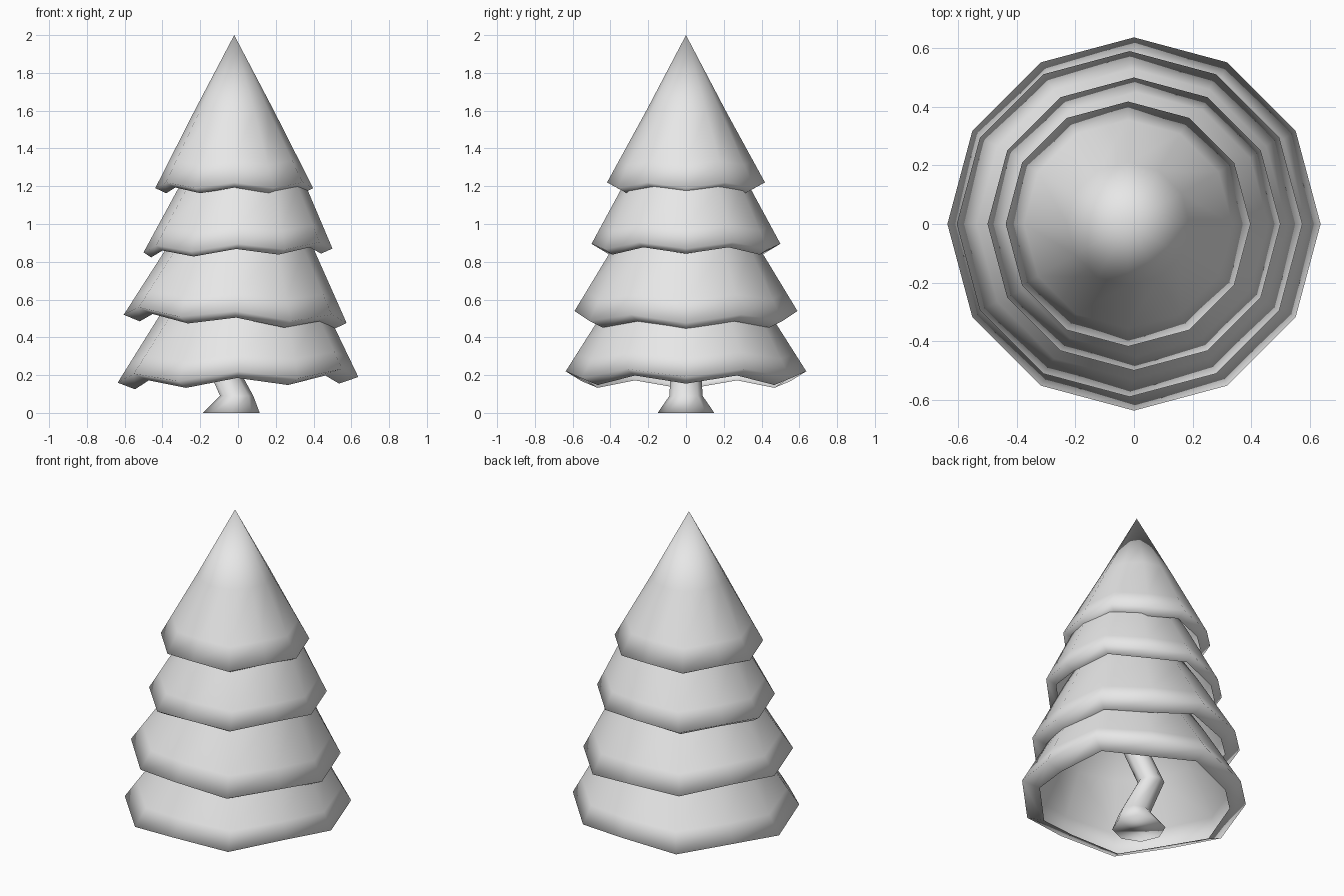
import bpy, bmesh
from math import cos, sin, pi
from mathutils import Vector

cube = bpy.data.objects.get("Cube")
if cube:
    bpy.data.objects.remove(cube)

GREY = (0.8, 0.8, 0.8, 1)
mat = bpy.data.materials.new("light_grey")
mat.use_nodes = True
mat.diffuse_color = GREY
bsdf = next(n for n in mat.node_tree.nodes if n.type == 'BSDF_PRINCIPLED')
bsdf.inputs["Base Color"].default_value = GREY


def skin(name, rings, tip=None):
    """Bridge rings of points; close with a pointed tip or with flat caps."""
    bm = bmesh.new()
    loops = [[bm.verts.new(p) for p in ring] for ring in rings]
    n = len(loops[0])
    for a, b in zip(loops, loops[1:]):
        for i in range(n):
            j = (i + 1) % n
            bm.faces.new((a[i], a[j], b[j], b[i]))
    if tip:
        point, last = bm.verts.new(tip), loops[-1]
        for i in range(n):
            bm.faces.new((last[i], last[(i + 1) % n], point))
    else:
        bm.faces.new(loops[0][::-1])
        bm.faces.new(loops[-1])
    mesh = bpy.data.meshes.new(name)
    bm.to_mesh(mesh)
    bm.free()
    mesh.materials.append(mat)
    mesh.shade_smooth()
    bpy.context.collection.objects.link(bpy.data.objects.new(name, mesh))


def ring(x, r, z, sides=12, zigzag=0, tilt=0):
    pts = []
    for i in range(sides):
        a = 2 * pi * i / sides
        pts.append(Vector((x + r * cos(a), r * sin(a),
                           z + zigzag * (i % 2) + tilt * cos(a))))
    return pts


def tier(name, edge, lip, neck, apex, zigzag, tilt):
    """Open skirt of branches: turned-under lip, then a pointed cone."""
    low = ring(*lip, zigzag=zigzag, tilt=tilt)
    rim = ring(*edge, zigzag=zigzag, tilt=tilt)
    top = ring(*neck)
    shoulder = [p.lerp(q, 0.3) for p, q in zip(rim, top)]
    skin(name, [low, rim, shoulder, top], tip=(apex[0], 0, apex[1]))


# Four stacked branch tiers: (centre x, radius, height) for each ring
tier("bottom_branches", (0, 0.637, 0.175), (-0.005, 0.54, 0.14),
     (0.034, 0.44, 0.53), (0.07, 1.25), 0.045, 0.015)
tier("lower_branches", (-0.015, 0.59, 0.4975), (-0.01, 0.51, 0.4625),
     (0.01, 0.39, 0.87), (0.05, 1.5), 0.042, -0.022)
tier("upper_branches", (0, 0.5, 0.86), (-0.01, 0.45, 0.833),
     (0.025, 0.335, 1.2), (0.0, 1.75), 0.035, 0.01)
tier("top_branches", (-0.02, 0.418, 1.19), (-0.018, 0.362, 1.163),
     (-0.02, 0.21, 1.6), (-0.02, 2.0), 0.03, 0)

# Crooked trunk with a flared foot
path = [(-0.035, 0.15, 0), (-0.007, 0.088, 0.09), (-0.125, 0.075, 0.33),
        (0.05, 0.07, 0.58), (0.05, 0.06, 0.8)]
skin("trunk", [ring(x, r, z, sides=8) for x, r, z in path])
